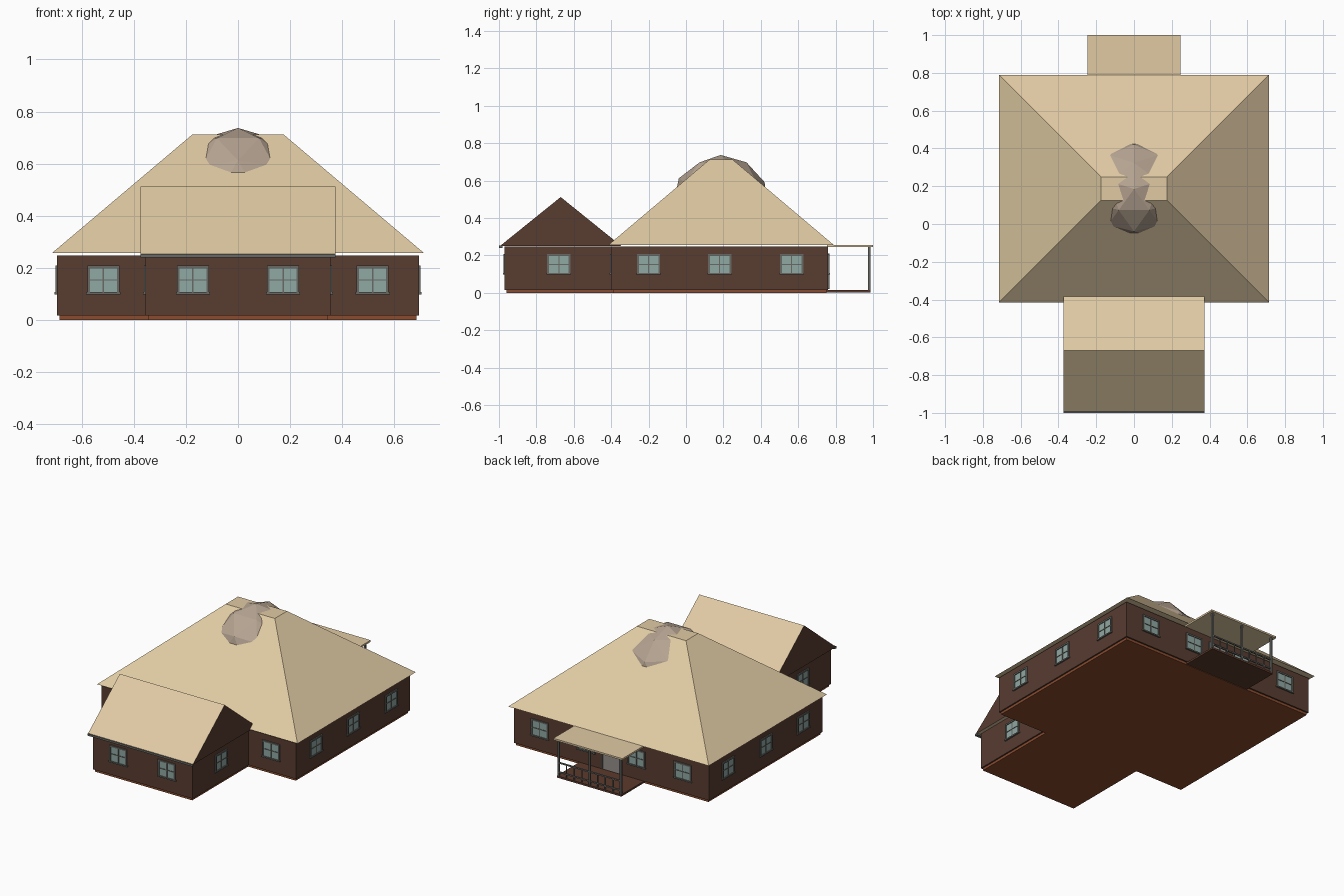
import bpy, bmesh, math
from mathutils import Matrix, Vector

if "Cube" in bpy.data.objects:
    bpy.data.objects.remove(bpy.data.objects["Cube"])


def lin(c):
    c /= 255
    return c / 12.92 if c <= 0.04045 else ((c + 0.055) / 1.055) ** 2.4


def mat(name, r, g, b):
    m = bpy.data.materials.new(name)
    m.diffuse_color = (lin(r), lin(g), lin(b), 1)
    m.use_nodes = True
    m.node_tree.nodes["Principled BSDF"].inputs["Base Color"].default_value = m.diffuse_color
    return m


WALL = mat("dark brown siding", 88, 60, 48)
ROOF = mat("tan roofing", 224, 202, 163)
BASE = mat("rust foundation", 138, 76, 46)
DOME = mat("grey brown dome", 182, 164, 146)
TRIM = mat("grey trim", 104, 106, 100)
GLASS = mat("pale teal glass", 144, 168, 163)
FLOOR = mat("porch boards", 92, 58, 44)
DOOR = mat("door grey", 150, 143, 138)


def make(name, bm, *mats):
    bmesh.ops.recalc_face_normals(bm, faces=bm.faces)
    me = bpy.data.meshes.new(name)
    bm.to_mesh(me)
    bm.free()
    for m in mats:
        me.materials.append(m)
    ob = bpy.data.objects.new(name, me)
    bpy.context.collection.objects.link(ob)
    return ob


def add_box(bm, x0, x1, y0, y1, z0, z1, index=0):
    m = Matrix.Translation(((x0 + x1) / 2, (y0 + y1) / 2, (z0 + z1) / 2)) @ \
        Matrix.Diagonal((x1 - x0, y1 - y0, z1 - z0, 1))
    vs = bmesh.ops.create_cube(bm, size=1, matrix=m)["verts"]
    for f in {f for v in vs for f in v.link_faces}:
        f.material_index = index


def box(name, m, *dims):
    bm = bmesh.new()
    add_box(bm, *dims)
    return make(name, bm, m)


def tee(name, m, inset, z0, z1):
    """T-shaped plan: wide main house with a narrower front wing."""
    a, b = 0.695 - inset, 0.355 - inset
    f, k, r = -0.97 + inset, -0.40 + inset, 0.76 - inset
    plan = [(-b, f), (b, f), (b, k), (a, k), (a, r), (-a, r), (-a, k), (-b, k)]
    bm = bmesh.new()
    face = bm.faces.new([bm.verts.new((x, y, z0)) for x, y in plan])
    ext = bmesh.ops.extrude_face_region(bm, geom=[face])["geom"]
    bmesh.ops.translate(bm, vec=(0, 0, z1 - z0),
                        verts=[v for v in ext if isinstance(v, bmesh.types.BMVert)])
    return make(name, bm, m)


# Foundation and walls
tee("foundation", BASE, 0.009, 0, 0.02)
tee("walls", WALL, 0, 0.016, 0.247)

# Main roof: hipped, with a small flat top
bm = bmesh.new()
add_box(bm, -0.715, 0.715, -0.415, 0.79, 0.256, 0.712)
for v in bm.verts:
    if v.co.z > 0.5:
        v.co.x = math.copysign(0.175, v.co.x)
        v.co.y = 0.125 if v.co.y < 0 else 0.25
make("main_roof", bm, ROOF)

# Wing roof: gabled prism, siding on its ends
bm = bmesh.new()
rings = [[bm.verts.new((x, y, z)) for y, z in
          ((-0.995, 0.25), (-0.67, 0.512), (-0.345, 0.25))] for x in (-0.374, 0.374)]
for r in rings:
    bm.faces.new(r)
for i in range(3):
    j = (i + 1) % 3
    bm.faces.new((rings[0][i], rings[0][j], rings[1][j], rings[1][i]))
bm.normal_update()
for f in bm.faces:
    f.material_index = 1 if abs(f.normal.x) > 0.9 else 0
make("wing_roof", bm, ROOF, WALL)
box("wing_gutter", TRIM, -0.374, 0.374, -1.0, -0.98, 0.24, 0.252)

# Faceted dome through the roof top
bm = bmesh.new()
bmesh.ops.create_icosphere(bm, subdivisions=2, radius=0.263,
                           matrix=Matrix.Translation((0, 0.185, 0.474)) @ Matrix.Rotation(math.pi / 2, 4, "Z"))
# keep only the upper cap
bmesh.ops.bisect_plane(bm, geom=bm.verts[:] + bm.edges[:] + bm.faces[:], plane_co=(0, 0, 0.45),
                       plane_no=(0, 0, -1), clear_outer=True)
make("roof_dome", bm, DOME)


def window(name, x, y, angle):
    """Four-pane window; local -y is outward."""
    bm = bmesh.new()
    add_box(bm, -0.055, 0.055, -0.002, 0.002, 0.105, 0.200, 1)
    for s in (-1, 1):
        add_box(bm, s * 0.057 - 0.005, s * 0.057 + 0.005, -0.007, 0.002, 0.1, 0.206)
    add_box(bm, -0.062, 0.062, -0.007, 0.002, 0.198, 0.208)
    add_box(bm, -0.066, 0.066, -0.009, 0.002, 0.098, 0.106)
    add_box(bm, -0.003, 0.003, -0.005, 0.002, 0.105, 0.2)
    add_box(bm, -0.055, 0.055, -0.005, 0.002, 0.15, 0.155)
    ob = make(name, bm, TRIM, GLASS)
    ob.matrix_world = Matrix.Translation((x, y, 0)) @ Matrix.Rotation(angle, 4, "Z")


# Windows, mirrored left and right
for s, side in ((-1, "left"), (1, "right")):
    window(f"wing_front_window_{side}", s * 0.173, -0.97, 0)
    window(f"main_front_window_{side}", s * 0.517, -0.40, 0)
    window(f"wing_side_window_{side}", s * 0.355, -0.68, s * math.pi / 2)
    for i, y in enumerate((-0.2, 0.18, 0.565)):
        window(f"side_window_{side}_{i}", s * 0.695, y, s * math.pi / 2)
    for i, x in enumerate((0.18, 0.51)):
        window(f"back_window_{side}_{i}", s * x, 0.76, math.pi)

# Back door
box("back_door", DOOR, -0.058, 0.058, 0.755, 0.764, 0.02, 0.2)
bm = bmesh.new()
for s in (-1, 1):
    add_box(bm, s * 0.063 - 0.005, s * 0.063 + 0.005, 0.755, 0.767, 0.02, 0.208)
add_box(bm, -0.068, 0.068, 0.755, 0.767, 0.2, 0.21)
make("door_frame", bm, TRIM)

# Back porch
box("porch_floor", FLOOR, -0.23, 0.23, 0.75, 0.987, 0.003, 0.015)
box("porch_roof", ROOF, -0.246, 0.246, 0.755, 1.0, 0.246, 0.257)
for i, x in enumerate((-0.222, 0, 0.222)):
    box(f"porch_post_{i}", TRIM, x - 0.006, x + 0.006, 0.974, 0.986, 0.012, 0.247)
for s, side in ((-1, "left"), (1, "right")):
    bm = bmesh.new()
    x0, x1 = sorted((0, s * 0.222))
    for z in (0.035, 0.095):
        add_box(bm, x0, x1, 0.976, 0.984, z, z + 0.008)
    for i in range(1, 4):
        x = x0 + (x1 - x0) * i / 4
        add_box(bm, x - 0.003, x + 0.003, 0.977, 0.983, 0.015, 0.1)
    make(f"porch_railing_{side}", bm, TRIM)
